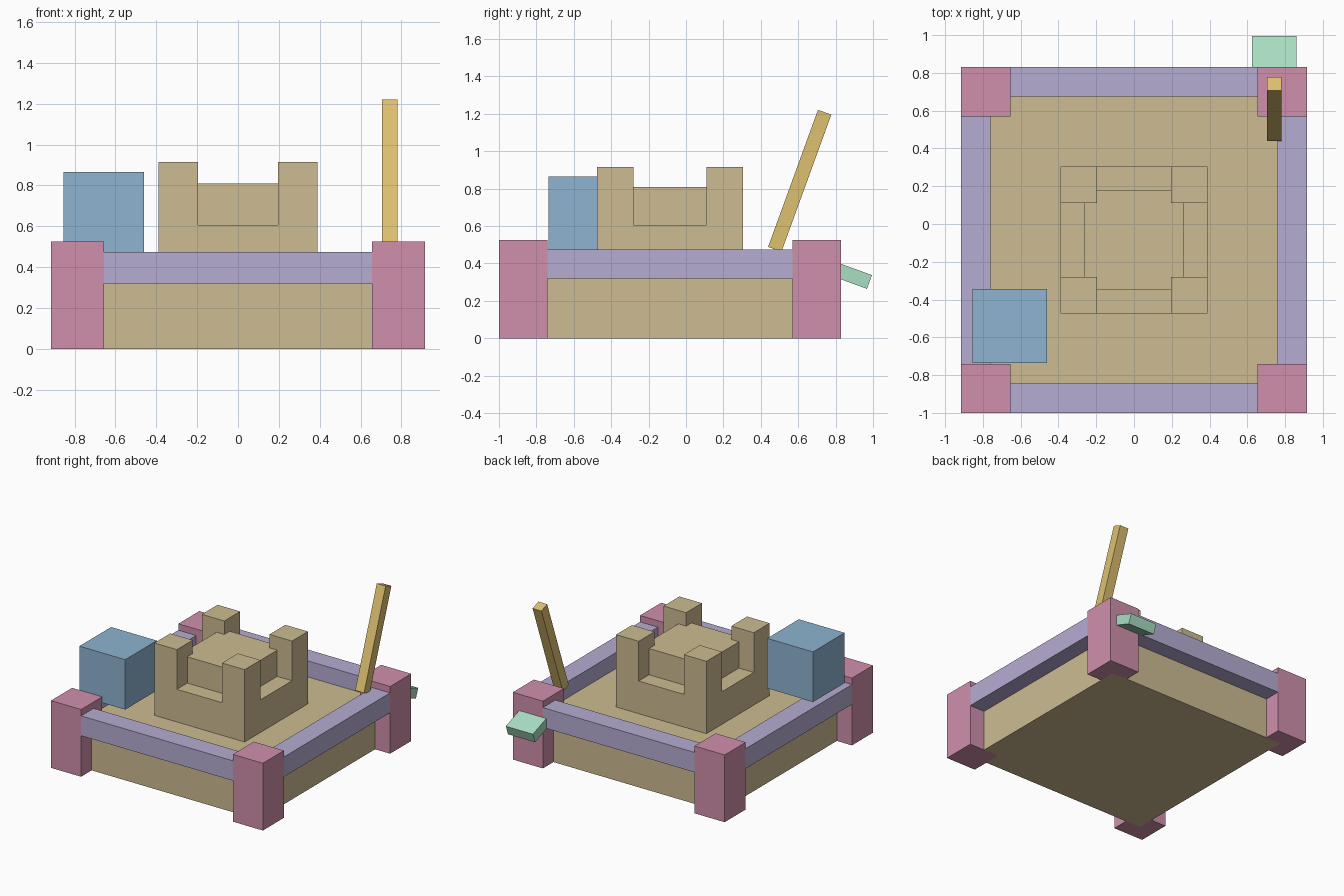
import bpy
from math import radians
from mathutils import Matrix, Vector

cube = bpy.data.objects.get("Cube")
if cube:
    bpy.data.objects.remove(cube, do_unlink=True)


def material(name, rgb):
    """Flat material from 0-255 screen values, stored as linear."""
    linear = [((c / 255 + 0.055) / 1.055) ** 2.4 for c in rgb]
    mat = bpy.data.materials.new(name)
    mat.use_nodes = True
    mat.diffuse_color = (*linear, 1)
    mat.node_tree.nodes["Principled BSDF"].inputs["Base Color"].default_value = (*linear, 1)
    return mat


SAND = material("sand", (205, 188, 146))
PINK = material("pink post", (208, 144, 172))
LILAC = material("lilac rail", (182, 172, 210))
BLUE = material("blue bucket", (142, 180, 208))
GREEN = material("mint blade", (170, 222, 194))
GOLD = material("gold handle", (222, 192, 112))


def box(name, mat, x, y, z, tilt=0):
    """Box spanning the given ranges, optionally tilted about x at its centre."""
    size = [r[1] - r[0] for r in (x, y, z)]
    centre = Vector([(r[0] + r[1]) / 2 for r in (x, y, z)])
    bpy.ops.mesh.primitive_cube_add(size=1)
    obj = bpy.context.object
    obj.name = obj.data.name = name
    obj.data.transform(Matrix.Diagonal((*size, 1)))
    obj.location = centre
    obj.rotation_euler.x = radians(tilt)
    obj.data.materials.append(mat)
    return obj


def about(centre, half):
    return (centre - half, centre + half)


# Main sizes; the box and castle share one centre line
CY = -0.085
OUT, POST, RAIL = 0.915, 0.26, 0.155
INNER = OUT - POST
RAIL_Z = (0.32, 0.475)
SAND_TOP = 0.35
SAND_HALF = OUT - POST / 2

# Sand bed reaching to the post centres
box("sand_bed", SAND, about(0, SAND_HALF), about(CY, SAND_HALF), (0, SAND_TOP))

# Corner posts
for sx, side in ((-1, "right"), (1, "left")):
    for sy, end in ((-1, "front"), (1, "back")):
        box(f"{end}_{side}_post", PINK, about(sx * SAND_HALF, POST / 2),
            about(CY + sy * SAND_HALF, POST / 2), (0, 0.525))

# Rails between the posts, flush with their outer faces
rail_mid = OUT - RAIL / 2
for s, side, end in ((-1, "right", "front"), (1, "left", "back")):
    box(f"{side}_rail", LILAC, about(s * rail_mid, RAIL / 2), about(CY, INNER), RAIL_Z)
    box(f"{end}_rail", LILAC, about(0, INNER), about(CY + s * rail_mid, RAIL / 2), RAIL_Z)

# Sand castle: base, keep and four corner towers
box("castle_base", SAND, about(0, 0.39), about(CY, 0.39), (SAND_TOP, 0.605))
box("castle_keep", SAND, about(0, 0.262), about(CY, 0.262), (0.605, 0.81))
for sx, side in ((-1, "right"), (1, "left")):
    for sy, end in ((-1, "front"), (1, "back")):
        box(f"{end}_{side}_tower", SAND, about(sx * 0.2925, 0.0975),
            about(CY + sy * 0.2925, 0.0975), (0.605, 0.915))

# Bucket resting on the rail
box("bucket", BLUE, (-0.855, -0.46), (-0.735, -0.345), (0.475, 0.865))

# Spade: leaning handle and a blade showing behind the post
box("spade_handle", GOLD, about(0.743, 0.038), about(0.608, 0.038), about(0.842, 0.39), -20)
box("spade_blade", GREEN, about(0.743, 0.117), about(0.871, 0.117), about(0.341, 0.039), -20)
